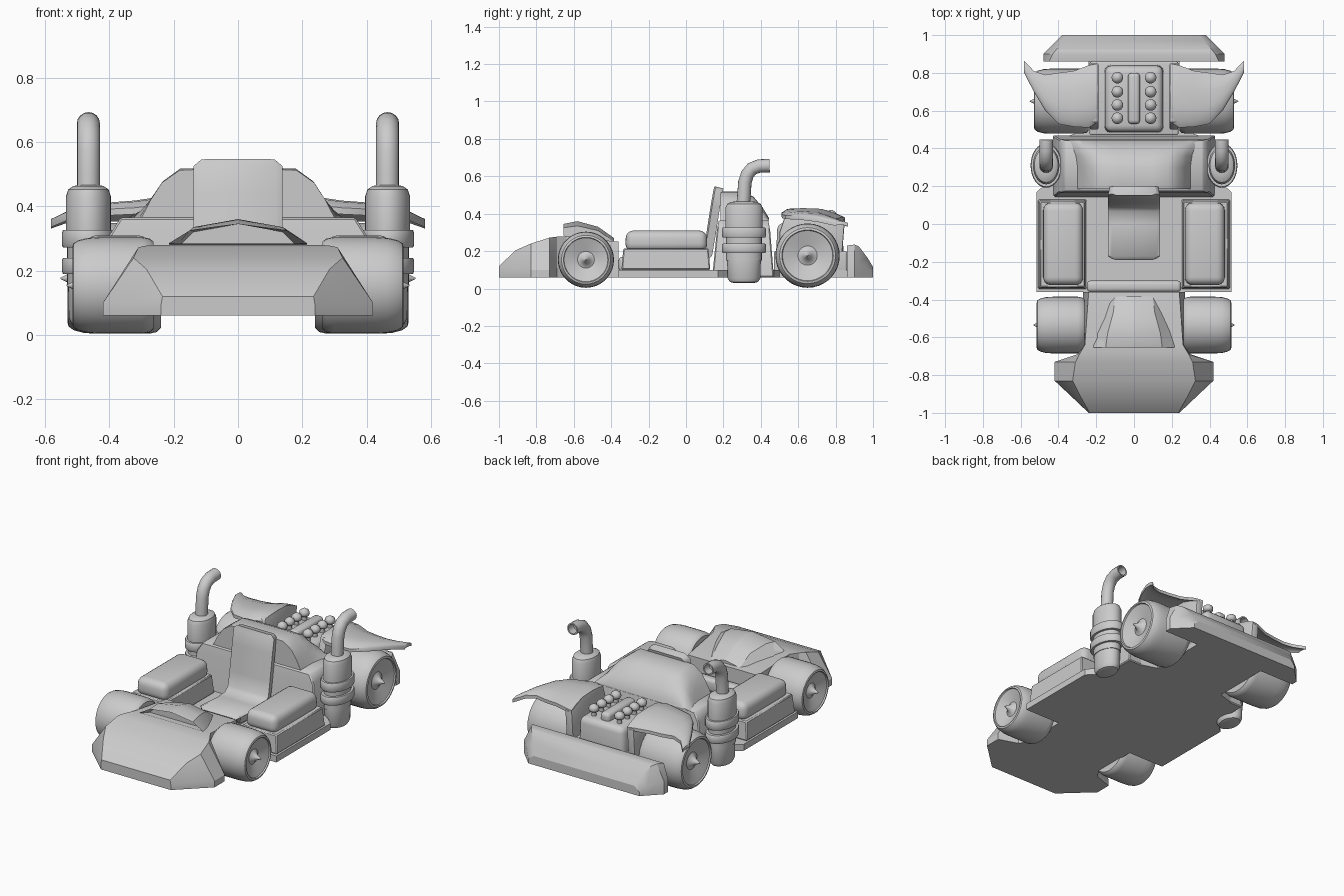
import bpy, bmesh, math
from mathutils import Vector

if "Cube" in bpy.data.objects:
    bpy.data.objects.remove(bpy.data.objects["Cube"])

grey = bpy.data.materials.new("light_grey")
grey.diffuse_color = (0.6, 0.6, 0.6, 1)
grey.use_nodes = True
grey.node_tree.nodes["Principled BSDF"].inputs["Base Color"].default_value = grey.diffuse_color


def finish(name, bm, bevel=0, seg=3, angle=35):
    """Bevel sharp edges, smooth by angle and link the part."""
    bmesh.ops.recalc_face_normals(bm, faces=bm.faces)
    if bevel:
        sharp = [e for e in bm.edges if len(e.link_faces) == 2 and e.calc_face_angle(0) > 0.5]
        bmesh.ops.bevel(bm, geom=sharp, offset=bevel, segments=seg, profile=0.5,
                        affect='EDGES', clamp_overlap=True)
    me = bpy.data.meshes.new(name)
    bm.to_mesh(me)
    bm.free()
    me.materials.append(grey)
    ob = bpy.data.objects.new(name, me)
    bpy.context.collection.objects.link(ob)
    bpy.ops.object.select_all(action='DESELECT')
    ob.select_set(True)
    bpy.context.view_layer.objects.active = ob
    bpy.ops.object.shade_smooth_by_angle(angle=math.radians(angle))
    return ob


def loft(name, rings, bevel=0, caps=True, angle=35, seg=3):
    """Skin a list of closed rings that have equal point counts."""
    bm = bmesh.new()
    vs = [[bm.verts.new(p) for p in r] for r in rings]
    n = len(vs[0])
    for a, b in zip(vs, vs[1:]):
        for i in range(n):
            j = (i + 1) % n
            bm.faces.new((a[i], a[j], b[j], b[i]))
    if caps:
        bm.faces.new(vs[0])
        bm.faces.new(vs[-1])
    return finish(name, bm, bevel, seg, angle)


def box(name, x0, x1, y0, y1, z0, z1, bevel=0, inset=0, seg=3):
    def ring(z, d):
        return [(x0 + d, y0 + d, z), (x1 - d, y0 + d, z), (x1 - d, y1 - d, z), (x0 + d, y1 - d, z)]
    return loft(name, [ring(z0, 0), ring(z1, inset)], bevel, seg=seg)


def lathe(name, profile, place, n=32, angle=35):
    """Spin (along, radius) pairs; place maps along, u, v to a point."""
    rings = [[place(a, r * math.cos(t), r * math.sin(t))
              for t in (2 * math.pi * i / n for i in range(n))] for a, r in profile]
    return loft(name, rings, angle=angle)


def mirrored(half):
    """Close a right-hand half outline by reflecting it."""
    return half + [(-x, y, z) for x, y, z in reversed(half)]


# Nose: faceted wedge running back between the front wheels
nose = [(-1, .24, .09, .235, .12), (-.91, .335, .10, .285, .205), (-.83, .42, .10, .325, .24),
        (-.73, .42, .10, .31, .272), (-.69, .30, .12, .29, .277), (-.64, .27, .14, .26, .28),
        (-.36, .27, .12, .24, .25)]
loft("nose", [mirrored([(wb, y, .06), (wb, y, zm), (wt, y, zt)])
              for y, wb, zm, wt, zt in nose], angle=25)

# Hood scoop with an overhanging front lip
hood = [(-.60, .20, .14, .32, .345, .26), (-.655, .215, .15, .325, .345, .285),
        (-.58, .205, .14, .335, .36, .26), (-.47, .16, .11, .31, .33, .24), (-.385, .14, .10, .25, .27, .22)]
loft("hood", [mirrored([(w, y, zb), (wt, y, zs), (.001, y, zt)])
              for y, w, wt, zs, zt, zb in hood], angle=30)

# Floor pan, tapering to the tail
outline = [(.515, -.36), (.515, .17), (.37, .30), (.34, .47), (.24, .50), (.24, .88)]
loft("floor_pan", [mirrored([(x, y, z) for x, y in outline]) for z in (.06, .10)])
box("cockpit_front_rail", -.25, .25, -.36, -.30, .09, .17, .02)

# Bulkhead body and the domed hump behind the seat
loft("bulkhead", [[(x, y0, z), (x, y1, z), (-x, y1, z), (-x, y0, z)] for x, y0, y1, z in
                  [(.43, .14, .47, .06), (.40, .165, .45, .31), (.365, .175, .44, .365)]], .006, seg=1)
hump = [(.185, .97), (.21, 1), (.30, 1), (.36, .82), (.41, .45), (.445, .08)]
rings = []
for y, k in hump:
    half = [(.30, 0), (.27, .06), (.235, .115), (.18, .155), (.09, .158)]
    rings.append(mirrored([(x + (1 - k) * .05, y, .362 + z * k) for x, z in half]))
loft("hump", rings, angle=40)

# Seat cushion and reclined back as one bent shell
path = [(-.185, .15), (-.17, .165), (0, .155), (.07, .16), (.10, .19), (.115, .28), (.14, .44), (.155, .525), (.16, .545)]
rings = []
for i, (y, z) in enumerate(path):
    a, b = Vector(path[max(i - 1, 0)]), Vector(path[min(i + 1, len(path) - 1)])
    d = (b - a).normalized()
    ny, nz = d.y * .042, -d.x * .042
    w = .115 if i in (0, len(path) - 1) else .138
    rings.append([(-w, y, z), (-w + .02, y - ny * .2, z - nz * .2), (w - .02, y - ny * .2, z - nz * .2),
                  (w, y, z), (w - .01, y + ny, z + nz), (-w + .01, y + ny, z + nz)])
loft("seat", rings, angle=50)
box("seat_mount", -.11, .11, -.14, .12, .09, .14, .01)

# Rear bumper
rear = [(.86, .48, .48, .23), (.90, .48, .46, .235), (.925, .455, .44, .225), (.97, .41, .40, .165), (1, .38, .375, .115)]
loft("rear_bumper", [mirrored([(wb, y, .06), (wb, y, .06 + (zt - .06) * .45), (wt - .03, y, zt)])
                     for y, wb, wt, zt in rear], angle=30)

# Engine block, manifold and tail frame
box("engine_block", -.16, .16, .48, .845, .09, .35, .035, .008)
box("manifold", -.032, .032, .53, .80, .33, .395, .02)
box("tail_frame", -.235, .235, .47, .86, .07, .20, .01)
for s in (1, -1):
    for y in (.56, .63, .70, .775):
        lathe("intake", [(.34, .014), (.375, .014), (.378, .026), (.392, .031), (.408, .026), (.42, .008)],
              lambda a, u, v: (s * .088 + u, y + v, a), 14, 60)

for s in (1, -1):
    side = "right" if s > 0 else "left"

    # Wheels: rounded tyre, dished disc and pointed hub
    for end, yc, r, xi, xo in (("front", -.535, .150, .262, .515), ("rear", .65, .172, .24, .53)):
        tip = xo + (.018 if end == "front" else .022)
        prof = [(xi, .02), (xi, .9 * r), (xi + .012, .97 * r), (xi + .035, r), (xo - .085, r), (xo - .05, .985 * r),
                (xo - .02, .94 * r), (xo - .003, .87 * r), (xo, .80 * r), (xo - .008, .78 * r),
                (xo - .035, .30 * r), (xo - .03, .22 * r), (xo - .012, .11 * r), (tip, .002)]
        lathe(f"{end}_wheel_{side}", prof, lambda a, u, v: (s * a, yc + u, r + .004 + v), 36)
        # Axle stub
        lathe(f"{end}_axle_{side}", [(.1, .025), (xi + .02, .025)],
              lambda a, u, v: (s * a, yc + u, r + .004 + v), 12)

    # Side pod: base tray with a padded top
    xs = sorted((s * .25, s * .508))
    box(f"pod_base_{side}", *xs, -.345, .13, .10, .215, .006, .01, seg=1)
    xs = sorted((s * .268, s * .482))
    box(f"pod_top_{side}", *xs, -.325, .115, .20, .31, .04, .004, seg=4)

    # Exhaust canister, oval in plan, with two collars
    prof = [(.03, .55), (.035, .75), (.055, .88), (.15, .90), (.15, .95), (.19, .95), (.19, 1.13), (.198, 1.18),
            (.232, 1.18), (.24, 1.13), (.24, .95), (.272, .95), (.272, 1.13), (.28, 1.18), (.318, 1.18),
            (.326, 1.13), (.326, 1), (.43, 1), (.452, .9), (.463, .68), (.466, .4)]
    lathe(f"exhaust_canister_{side}", prof, lambda a, u, v: (s * .465 + u * .07, .31 + v * .10, a))

    # Bent tailpipe with a hollow end
    path = [(.305, .44), (.31, .50), (.315, .57), (.328, .61), (.352, .64), (.39, .655), (.447, .657)]
    rings = []
    for i, p in enumerate(path):
        d = (Vector(path[min(i + 1, 6)]) - Vector(path[max(i - 1, 0)])).normalized()
        rings.append([(s * .465 + .036 * math.cos(t), p[0] + .036 * math.sin(t) * d.y,
                       p[1] - .036 * math.sin(t) * d.x) for t in (math.pi * k / 8 for k in range(16))])
    c = Vector((s * .465, .447, .657))
    inner = [c + (Vector(q) - c) * .78 for q in rings[-1]]
    rings += [inner, [q - Vector((0, .05, 0)) for q in inner]]
    loft(f"tailpipe_{side}", rings, angle=50)

    # Rear fender: swept roof drawn out to a pointed outer tip
    fender = [(.19, .54, .85, .425), (.24, .51, .84, .43), (.32, .515, .81, .418), (.40, .53, .80, .412),
              (.47, .60, .79, .403), (.53, .70, .81, .385), (.582, .80, .865, .36)]
    rings = []
    for x, y0, y1, z in fender:
        k = (y1 - y0) / .33
        top = [(0, -.025), (.1, -.004), (.35, 0), (.65, -.004), (.85, -.025), (1, -.048)]
        pts = [(s * x, y0 + (y1 - y0) * t, z + dz * k) for t, dz in top]
        rings.append(pts + [(px, py, pz - .02) for px, py, pz in reversed(pts)])
    loft(f"rear_fender_{side}", rings, angle=40)

    # Inner fender wall joining the roof to the frame
    wall = [(.50, .10), (.83, .10), (.84, .25), (.85, .37), (.73, .42), (.54, .42), (.50, .30)]
    loft(f"fender_wall_{side}", [[(s * x, y, z) for y, z in wall] for x in (.188, .235)], .008, seg=2)
